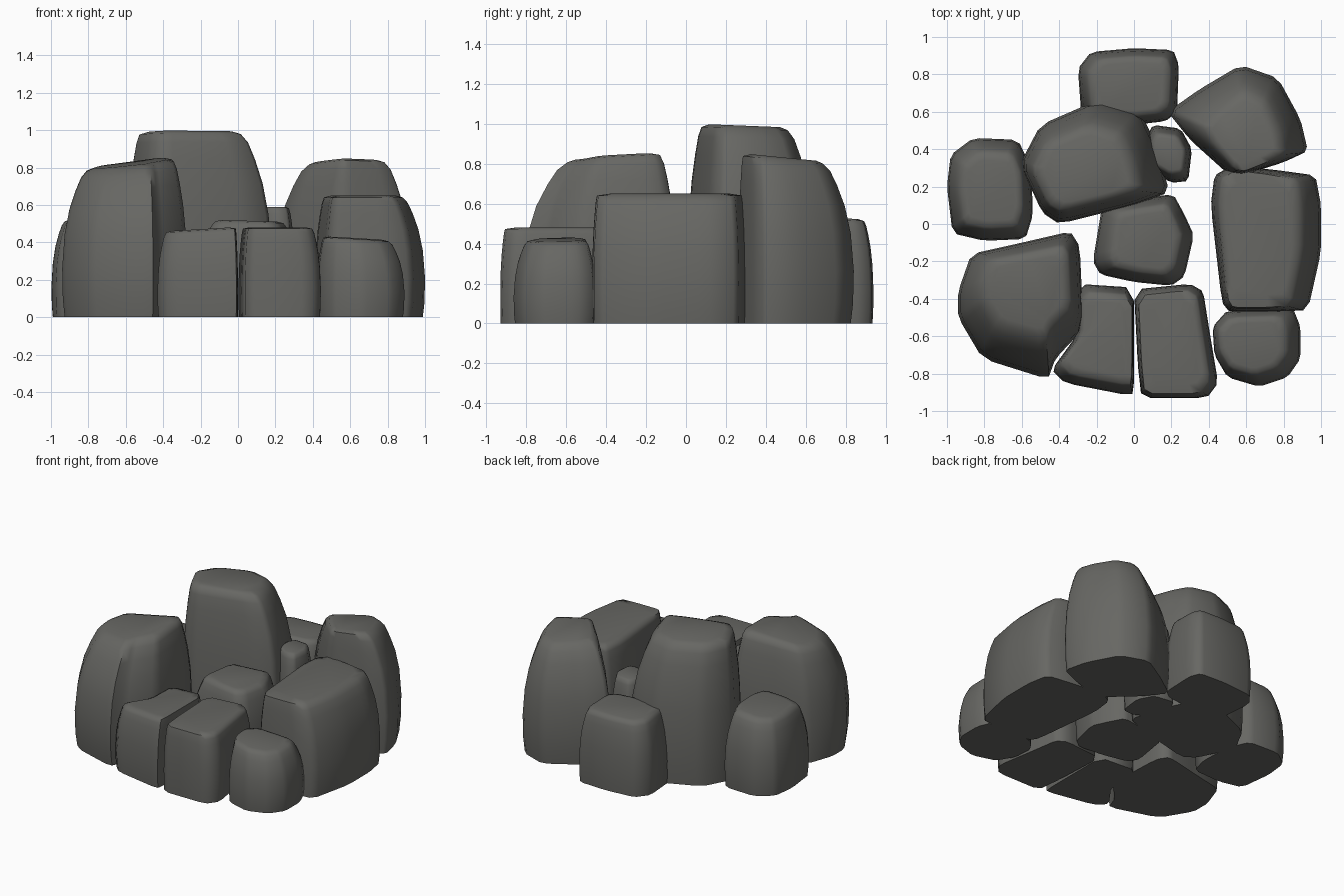
import bpy, bmesh, math

if "Cube" in bpy.data.objects:
    bpy.data.objects.remove(bpy.data.objects["Cube"])

stone = bpy.data.materials.new("dark grey stone")
stone.diffuse_color = (0.135, 0.135, 0.125, 1)
stone.use_nodes = True
stone.node_tree.nodes["Principled BSDF"].inputs["Base Color"].default_value = stone.diffuse_color

# (height fraction, blend from the widest outline to the crown box)
PROFILE = [(0, 0.12), (0.12, 0.03), (0.32, 0), (0.55, 0.12), (0.72, 0.35),
           (0.85, 0.65), (0.94, 0.92), (0.985, 1.2)]


def rock(name, outline, height, crown, tilt=(0, 0)):
    """Boulder: plan outline lofted up to a crown box (x0, x1, y0, y1)."""
    # soften the corners of the plan by cutting them once
    pts = []
    for (ax, ay), (bx, by) in zip(outline, outline[1:] + outline[:1]):
        for t in (0.14, 0.86):
            pts.append((ax + (bx - ax) * t, ay + (by - ay) * t))
    xs, ys = [p[0] for p in outline], [p[1] for p in outline]
    x0, x1, y0, y1 = min(xs), max(xs), min(ys), max(ys)
    cx, cy = (crown[0] + crown[1]) / 2, (crown[2] + crown[3]) / 2

    def top_point(x, y):
        return (crown[0] + (x - x0) / (x1 - x0) * (crown[1] - crown[0]),
                crown[2] + (y - y0) / (y1 - y0) * (crown[3] - crown[2]))

    bm = bmesh.new()

    def ring(frac, place):
        verts = []
        for p in pts:
            x, y = place(*p)
            z = frac * height + frac ** 3 * ((x - cx) * tilt[0] + (y - cy) * tilt[1])
            verts.append(bm.verts.new((x, y, z)))
        return verts

    def side(b):
        def place(x, y):
            tx, ty = top_point(x, y)
            return x + (tx - x) * b, y + (ty - y) * b
        return place

    def cap(s):
        def place(x, y):
            tx, ty = side(1.2)(x, y)
            return cx + (tx - cx) * s, cy + (ty - cy) * s
        return place

    rings = [ring(f, side(b)) for f, b in PROFILE]
    rings.append(ring(1.0, cap(0.82)))
    for lo, hi in zip(rings, rings[1:]):
        for i in range(len(pts)):
            j = (i + 1) % len(pts)
            bm.faces.new((lo[i], lo[j], hi[j], hi[i]))
    bm.faces.new(rings[-1])
    bm.faces.new(rings[0][::-1])
    bmesh.ops.recalc_face_normals(bm, faces=bm.faces[:])
    me = bpy.data.meshes.new(name)
    bm.to_mesh(me)
    bm.free()
    me.materials.append(stone)
    ob = bpy.data.objects.new(name, me)
    bpy.context.collection.objects.link(ob)
    bpy.ops.object.select_all(action='DESELECT')
    ob.select_set(True)
    bpy.context.view_layer.objects.active = ob
    bpy.ops.object.shade_smooth_by_angle(angle=math.radians(60))


# Tall and large boulders
rock("tall_rock", [(-.61, .32), (-.5, .53), (-.2, .66), (.04, .59), (.12, .42),
                   (.19, .17), (0, .1), (-.4, 0), (-.49, .06)],
     0.99, (-.55, .05, .06, .54), (0, -.04))
rock("back_right_rock", [(.18, .6), (.35, .72), (.57, .85), (.77, .78), (.89, .56),
                         (.93, .39), (.8, .33), (.58, .26), (.5, .27), (.3, .45)],
     0.83, (.34, .81, .28, .72), (0, -.1))
rock("front_left_rock", [(-.94, -.36), (-.87, -.16), (-.6, -.1), (-.34, -.04),
                         (-.29, -.12), (-.27, -.56), (-.42, -.72), (-.46, -.83),
                         (-.81, -.72), (-.94, -.5)],
     0.82, (-.83, -.33, -.64, -.11), (.12, .06))
rock("right_rock", [(.41, .1), (.43, .26), (.52, .31), (.75, .29), (.97, .26),
                    (1, .1), (1, -.15), (.93, -.46), (.75, -.47), (.51, -.47),
                    (.47, -.42)],
     0.65, (.45, .9, -.45, .29))

# Low outer boulders
rock("back_rock", [(-.3, .83), (-.23, .92), (0, .94), (.21, .93), (.24, .85),
                   (.23, .6), (.17, .55), (0, .53), (-.28, .56)],
     0.53, (-.25, .2, .57, .9), (0, -.06))
rock("left_rock", [(-1, .2), (-.98, .37), (-.86, .46), (-.62, .45), (-.55, .3),
                   (-.54, .05), (-.58, -.08), (-.8, -.09), (-.97, -.05)],
     0.53, (-.94, -.59, -.03, .39), (.06, 0))
rock("front_right_rock", [(.42, -.55), (.5, -.46), (.85, -.45), (.89, -.55),
                          (.89, -.72), (.82, -.82), (.67, -.87), (.5, -.82),
                          (.43, -.7)],
     0.42, (.45, .82, -.81, -.49), (-.06, .02))
rock("front_middle_rock", [(0, -.35), (.3, -.32), (.37, -.36), (.4, -.55),
                           (.45, -.85), (.39, -.93), (.04, -.93), (.02, -.75)],
     0.48, (.02, .41, -.91, -.35))
rock("front_inner_rock", [(-.3, -.32), (0, -.34), (0, -.85), (-.01, -.92),
                          (-.37, -.85), (-.44, -.78), (-.31, -.6)],
     0.47, (-.4, -.01, -.87, -.36), (.06, 0))

# Small boulders in the middle
rock("centre_rock", [(-.17, .1), (0, .13), (.21, .16), (.27, .05), (.32, -.06),
                     (.27, -.28), (.2, -.33), (0, -.31), (-.18, -.27), (-.22, -.2)],
     0.515, (-.14, .26, -.28, .11), (-.03, 0))
rock("small_rock", [(.06, .45), (.1, .53), (.25, .51), (.31, .4), (.29, .23),
                    (.2, .22), (.07, .3)],
     0.59, (.09, .28, .26, .49))
